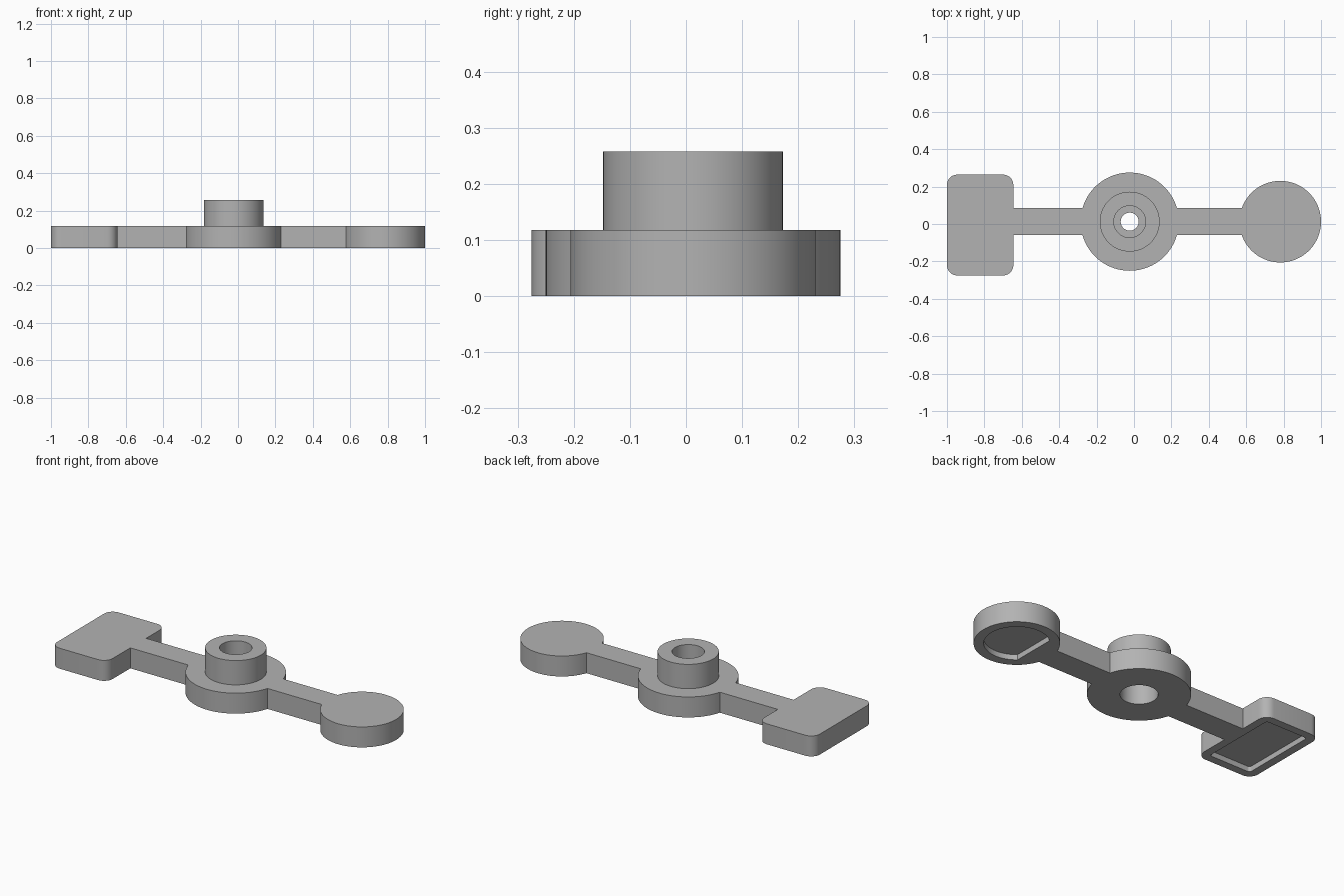
import bpy, bmesh
from math import sin, cos, asin, acos, pi, radians, tau

cube = bpy.data.objects.get("Cube")
if cube:
    bpy.data.objects.remove(cube, do_unlink=True)

mat = bpy.data.materials.new("plain grey")
mat.use_nodes = True
GREY = (0.45, 0.45, 0.45, 1)
mat.diffuse_color = GREY
mat.node_tree.nodes["Principled BSDF"].inputs["Base Color"].default_value = GREY

# Shared dimensions
THICK, POCKET = 0.118, 0.03
HUB_X, MID_Y, HUB_R = -0.023, 0.0125, 0.2625
DISC_X, DISC_R = 0.782, 0.218
ARM = 0.072
PLATE = (-1.0, -0.645, -0.275, 0.264)
RIM = 0.046


def arc(cx, cy, r, start, end, n=48):
    """Points along an arc, angles in radians."""
    return [(cx + r * cos(start + (end - start) * i / n),
             cy + r * sin(start + (end - start) * i / n)) for i in range(n + 1)]


def rounded_rect(x0, x1, y0, y1, r):
    """Counter-clockwise from the upper right corner."""
    corners = [(x1 - r, y1 - r), (x0 + r, y1 - r), (x0 + r, y0 + r), (x1 - r, y0 + r)]
    return [p for i, (cx, cy) in enumerate(corners)
            for p in arc(cx, cy, r, i * pi / 2, (i + 1) * pi / 2, 8)]


def finish(bm, name):
    bmesh.ops.recalc_face_normals(bm, faces=bm.faces)
    mesh = bpy.data.meshes.new(name)
    bm.to_mesh(mesh)
    bm.free()
    mesh.materials.append(mat)
    obj = bpy.data.objects.new(name, mesh)
    bpy.context.collection.objects.link(obj)
    return obj


def prism(name, outline, z0, z1):
    bm = bmesh.new()
    face = bm.faces.new([bm.verts.new((x, y, z0)) for x, y in outline])
    top = bmesh.ops.extrude_face_region(bm, geom=[face])["geom"]
    bmesh.ops.translate(bm, vec=(0, 0, z1 - z0),
                        verts=[v for v in top if isinstance(v, bmesh.types.BMVert)])
    return finish(bm, name)


def lathe(name, profile, cx, cy, n=96):
    bm = bmesh.new()
    rings = [[bm.verts.new((cx + r * cos(tau * i / n), cy + r * sin(tau * i / n), z))
              for i in range(n)] for r, z in profile]
    for a, b in zip(rings, rings[1:] + rings[:1]):
        for i in range(n):
            j = (i + 1) % n
            bm.faces.new((a[i], a[j], b[j], b[i]))
    return finish(bm, name)


def smooth(obj):
    bpy.ops.object.select_all(action="DESELECT")
    obj.select_set(True)
    bpy.context.view_layer.objects.active = obj
    bpy.ops.object.shade_smooth_by_angle(angle=radians(30))


# Flat body: plate, arm, hub, arm and disc in one outline
ha, da = asin(ARM / HUB_R), asin(ARM / DISC_R)
outline = arc(HUB_X, MID_Y, HUB_R, pi + ha, tau - ha)
outline += arc(DISC_X, MID_Y, DISC_R, pi + da, 3 * pi - da, 80)
outline += arc(HUB_X, MID_Y, HUB_R, ha, pi - ha)
outline += [(PLATE[1], MID_Y + ARM)]
outline += rounded_rect(*PLATE, 0.055)
outline += [(PLATE[1], MID_Y - ARM)]
body = prism("body", outline, 0, THICK)

# Underside pockets and the hub bore
x0, x1, y0, y1 = PLATE
flat = acos(-0.11 / 0.167)
cutters = [
    prism("plate_pocket_cutter",
          rounded_rect(x0 + RIM, x1 - RIM, y0 + RIM, y1 - RIM, 0.015), -0.1, POCKET),
    prism("disc_pocket_cutter", arc(DISC_X, MID_Y, 0.167, -flat, flat, 64), -0.1, POCKET),
    prism("bore_cutter", arc(HUB_X, MID_Y, 0.096, 0, tau, 96)[:-1], -0.1, THICK + 0.1),
]
for cutter in cutters:
    cutter.hide_render = True
    mod = body.modifiers.new(cutter.name, "BOOLEAN")
    mod.operation, mod.solver, mod.object = "DIFFERENCE", "EXACT", cutter
bpy.context.view_layer.update()
depsgraph = bpy.context.evaluated_depsgraph_get()
cut_mesh = bpy.data.meshes.new_from_object(body.evaluated_get(depsgraph))
body.modifiers.clear()
body.data = cut_mesh
for cutter in cutters:
    bpy.data.objects.remove(cutter, do_unlink=True)

# Raised boss with a narrow inner ledge
boss = lathe("boss", [(0.16, THICK), (0.16, 0.258), (0.085, 0.258), (0.085, 0.15),
                      (0.048, 0.15), (0.048, THICK)], HUB_X, MID_Y)

for part in (body, boss):
    smooth(part)
